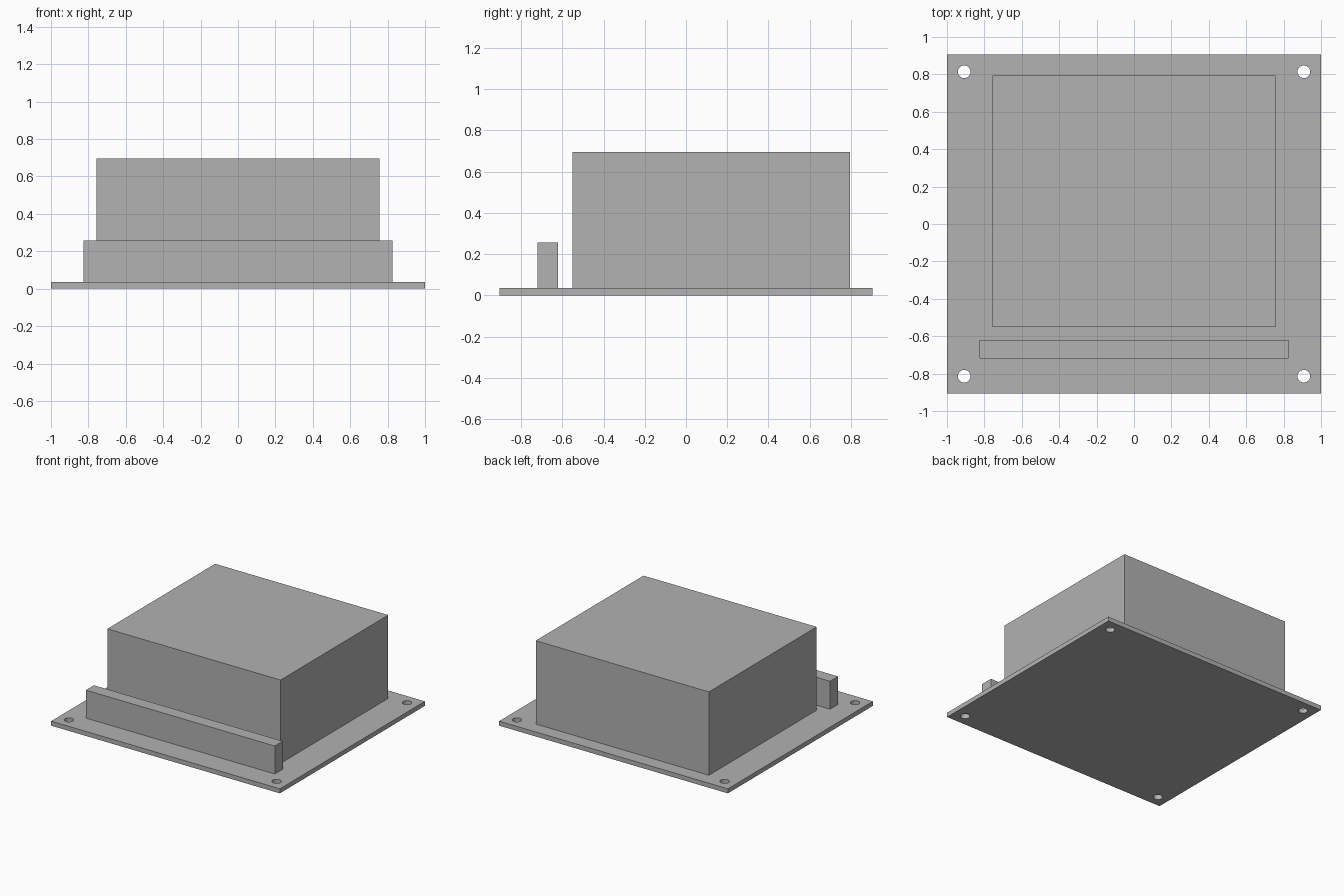
import bpy
import bmesh
from mathutils import Matrix, Vector

default_cube = bpy.data.objects.get("Cube")
if default_cube:
    bpy.data.objects.remove(default_cube, do_unlink=True)

PLATE_TOP = 0.036

# Single plain grey
grey = bpy.data.materials.new("plain_grey")
grey.use_nodes = True
colour = (0.445, 0.445, 0.445, 1)
grey.diffuse_color = colour
grey.node_tree.nodes["Principled BSDF"].inputs["Base Color"].default_value = colour


def finish(name, bm):
    mesh = bpy.data.meshes.new(name)
    bm.to_mesh(mesh)
    bm.free()
    mesh.materials.append(grey)
    obj = bpy.data.objects.new(name, mesh)
    bpy.context.collection.objects.link(obj)
    return obj


def block(name, low, high):
    low, high = Vector(low), Vector(high)
    bm = bmesh.new()
    place = Matrix.Translation((low + high) / 2) @ Matrix.Diagonal((*(high - low), 1))
    bmesh.ops.create_cube(bm, size=1, matrix=place)
    return finish(name, bm)


# Mounting plate with a screw hole in each corner
plate = block("mounting_plate", (-1, -0.905, 0), (1, 0.905, PLATE_TOP))
bm = bmesh.new()
for x in (-0.908, 0.908):
    for y in (-0.814, 0.814):
        bmesh.ops.create_cone(bm, cap_ends=True, segments=32, radius1=0.034,
                              radius2=0.034, depth=0.2,
                              matrix=Matrix.Translation((x, y, 0)))
cutter = finish("screw_hole_cutter", bm)
cutter.hide_render = True
cutter.display_type = 'WIRE'

holes = plate.modifiers.new("screw_holes", 'BOOLEAN')
holes.operation = 'DIFFERENCE'
holes.solver = 'EXACT'
holes.object = cutter

# Apply the cut, remove the helper, then smooth only the hole walls
bpy.context.view_layer.objects.active = plate
plate.select_set(True)
bpy.ops.object.modifier_apply(modifier=holes.name)
bpy.data.objects.remove(cutter, do_unlink=True)
bpy.ops.object.shade_smooth_by_angle()

# Main housing and the terminal bar in front of it
block("housing", (-0.757, -0.55, PLATE_TOP), (0.757, 0.795, 0.695))
block("terminal_bar", (-0.826, -0.72, PLATE_TOP), (0.826, -0.62, 0.257))
